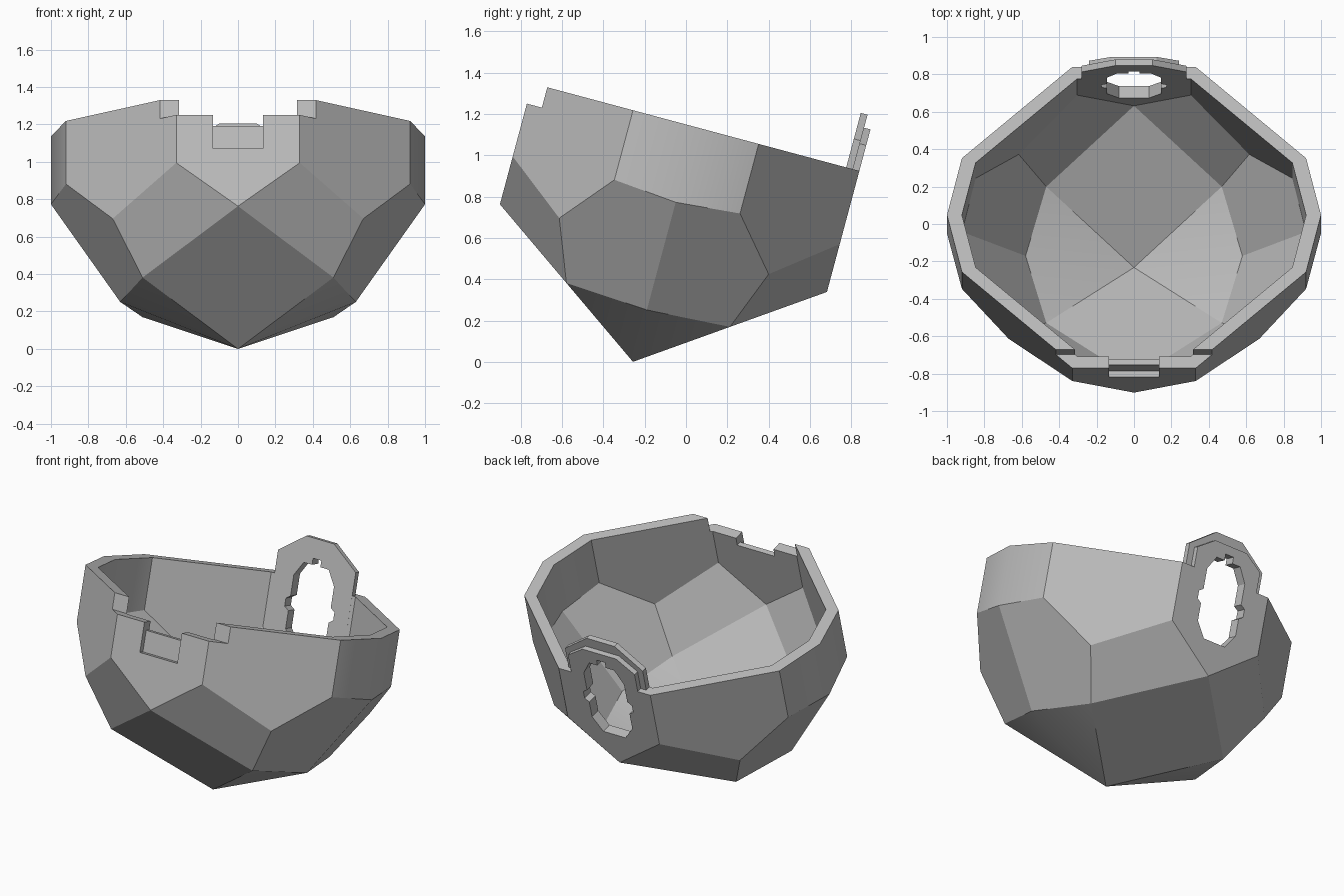
import bpy, bmesh, math
from mathutils import Matrix, Vector

if "Cube" in bpy.data.objects:
    bpy.data.objects.remove(bpy.data.objects["Cube"])

RIM, SCALE = 1.177, 0.92

grey = bpy.data.materials.new("plain_grey")
grey.use_nodes = True
colour = (0.5, 0.5, 0.5, 1)
grey.diffuse_color = colour
grey.node_tree.nodes["Principled BSDF"].inputs["Base Color"].default_value = colour


def make(name, bm):
    bmesh.ops.recalc_face_normals(bm, faces=bm.faces)
    mesh = bpy.data.meshes.new(name)
    bm.to_mesh(mesh)
    bm.free()
    mesh.materials.append(grey)
    obj = bpy.data.objects.new(name, mesh)
    bpy.context.collection.objects.link(obj)
    return obj


def hull(name, points):
    """Convex solid around points, merged into flat facets."""
    bm = bmesh.new()
    for p in points:
        bm.verts.new(p)
    result = bmesh.ops.convex_hull(bm, input=bm.verts)
    loose = [v for v in bm.verts if not v.link_faces]
    bmesh.ops.delete(bm, geom=loose, context="VERTS")
    bmesh.ops.dissolve_limit(bm, angle_limit=math.radians(3),
                             verts=bm.verts, edges=bm.edges)
    return make(name, bm)


def prism(name, half, y0, y1):
    """Extrude along y a profile mirrored across x."""
    outline = half + [(-x, z) for x, z in reversed(half)]
    bm = bmesh.new()
    face = bm.faces.new([bm.verts.new((x, y0, z)) for x, z in outline])
    out = bmesh.ops.extrude_face_region(bm, geom=[face])
    moved = [v for v in out["geom"] if isinstance(v, bmesh.types.BMVert)]
    bmesh.ops.translate(bm, verts=moved, vec=(0, y1 - y0, 0))
    return make(name, bm)


def combine(obj, tool, operation):
    """Apply a boolean and discard the helper."""
    mod = obj.modifiers.new("bool", "BOOLEAN")
    mod.operation, mod.object, mod.solver = operation, tool, "EXACT"
    graph = bpy.context.evaluated_depsgraph_get()
    mesh = bpy.data.meshes.new_from_object(obj.evaluated_get(graph))
    obj.modifiers.clear()
    obj.data = mesh
    bpy.data.objects.remove(tool)


def four(points):
    return {(sx * x, sy * y, z) for x, y, z in points
            for sx in (1, -1) for sy in (1, -1)}


# Faceted bowl: one quarter of the corners, mirrored both ways
lower = [(0, 0, 0), (.51, .41, .285), (.63, 0, .26), (0, .82, .57),
         (.67, .525, .58), (.92, .315, .828), (1, 0, .8), (.33, .82, .81)]
rim = [(x, y) for x, y, z in lower[-3:]]
outer = four(lower + [(x, y, RIM) for x, y in rim])
bowl = hull("faceted_bowl", outer)

# Hollow inside, scaled about the middle of the rim
centre = Vector((0, 0, RIM))
inner = [centre + (Vector(p) - centre) * SCALE for p in four(lower)]
inner += [Vector(p) for p in four([(x * SCALE, y * SCALE, 1.6) for x, y in rim])]
combine(bowl, hull("hollow", inner), "DIFFERENCE")

# Stepped notch and shallow pocket in the front wall
cuts = [([(.6, 1.075), (.6, 1.6)], -1.2, -.745),
        ([(.135, 1.022), (.135, 1.6)], -1.2, -.6),
        ([(.135, .89), (.135, 1.6)], -1.2, -.787)]
for half, y0, y1 in cuts:
    combine(bowl, prism("front_cut", half, y0, y1), "DIFFERENCE")

# Two-layer plate rising from the back wall
combine(bowl, prism("inner_plate", [(.28, 1.0), (.28, 1.32), (.1, 1.45)],
                    .754, .788), "UNION")
combine(bowl, prism("outer_plate", [(.24, 1.0), (.24, 1.305), (.12, 1.385)],
                    .78, .82), "UNION")

# Keyed opening through the plate
keyhole = [(.08, .78), (.145, .87), (.145, .98), (.175, 1.0), (.175, 1.05),
           (.145, 1.07), (.145, 1.2), (.09, 1.29), (.03, 1.29), (.03, 1.33)]
combine(bowl, prism("opening", keyhole, .6, 1.0), "DIFFERENCE")

# Lean the bowl back and set it on the ground
tilt = Matrix.Rotation(math.radians(-15), 4, "X")
bowl.data.transform(tilt @ Matrix.Translation((0, -.248, -.067)))
low = min(v.co.z for v in bowl.data.vertices)
bowl.data.transform(Matrix.Translation((0, 0, -low)))

bpy.ops.object.select_all(action="DESELECT")
bowl.select_set(True)
bpy.context.view_layer.objects.active = bowl
bpy.ops.object.shade_smooth_by_angle(angle=math.radians(30))
